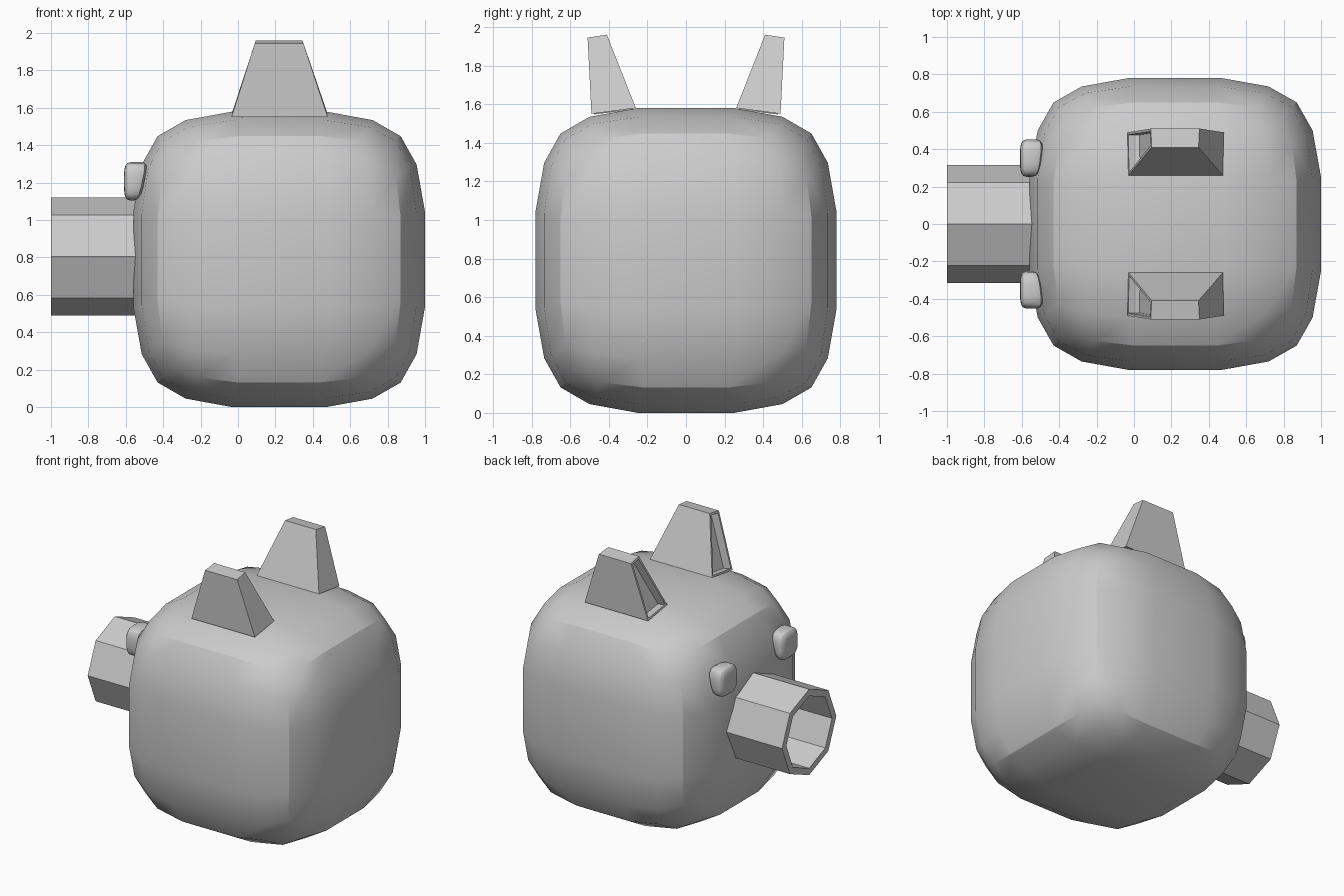
import bpy, bmesh, math
from mathutils import Vector

if "Cube" in bpy.data.objects:
    bpy.data.objects.remove(bpy.data.objects["Cube"])


def make_object(name, bm, smooth=False):
    bmesh.ops.recalc_face_normals(bm, faces=bm.faces)
    mesh = bpy.data.meshes.new(name)
    bm.to_mesh(mesh)
    bm.free()
    obj = bpy.data.objects.new(name, mesh)
    bpy.context.collection.objects.link(obj)
    if smooth:
        bpy.ops.object.select_all(action='DESELECT')
        obj.select_set(True)
        bpy.context.view_layer.objects.active = obj
        bpy.ops.object.shade_smooth_by_angle(angle=math.radians(28))
    return obj


# Soft cube: each side is a 5 x 5 grid that bulges outward, half size 0.78
SIDE = {1: 0.25, 2: 0.50, 3: 0.65}
SHRINK = {1: 1.0, 2: 0.96, 3: 0.877}
BULGE = {(1, 1): 0.78, (1, 2): 0.735, (1, 3): 0.65,
         (2, 2): 0.70, (2, 3): 0.624, (3, 3): 0.57}


def soft_cube(centre, half):
    bm = bmesh.new()
    steps = (-3, -2, -1, 1, 2, 3)
    for axis in range(3):
        for sign in (-1, 1):
            grid = []
            for i in steps:
                row = []
                for j in steps:
                    a, b = abs(i), abs(j)
                    p = Vector((0, 0, 0))
                    p[axis] = sign * BULGE[min(a, b), max(a, b)]
                    p[(axis + 1) % 3] = math.copysign(SIDE[a] * SHRINK[b], i)
                    p[(axis + 2) % 3] = math.copysign(SIDE[b] * SHRINK[a], j)
                    row.append(bm.verts.new(p))
                grid.append(row)
            for i in range(5):
                for j in range(5):
                    bm.faces.new((grid[i][j], grid[i + 1][j],
                                  grid[i + 1][j + 1], grid[i][j + 1]))
    bmesh.ops.remove_doubles(bm, verts=bm.verts, dist=0.001)
    for v in bm.verts:
        v.co = Vector([centre[k] + v.co[k] / 0.78 * half[k] for k in range(3)])
    return bm


# Body
make_object("body", soft_cube((0.22, 0, 0.79), (0.78, 0.78, 0.79)), True)

# Snout: hollow octagonal tube along x
bm = bmesh.new()
rings = []
for x, r in ((-0.54, 0.315), (-1.0, 0.315), (-1.0, 0.265), (-0.54, 0.265)):
    rings.append([bm.verts.new((x, r * math.cos(k * math.pi / 4),
                                0.805 + r * math.sin(k * math.pi / 4)))
                  for k in range(8)])
for n in range(4):
    a, b = rings[n], rings[(n + 1) % 4]
    for k in range(8):
        m = (k + 1) % 8
        bm.faces.new((a[k], a[m], b[m], b[k]))
make_object("snout", bm)

for s, label in ((-1, "right"), (1, "left")):
    # Eye: small soft cube whose back leans along the body
    cx, cy, cz = -0.56, s * 0.352, 1.207
    bm = soft_cube((cx, cy, cz), (0.05, 0.1, 0.103))
    for v in bm.verts:
        if v.co.x > cx:
            lean = 0.22 * (v.co.z - cz) + 0.12 * s * (v.co.y - cy)
            v.co.x += lean + 0.005
    make_object("eye_" + label, bm, True)

    # Ear: tapered block with a recess in the snout-facing side
    bm = bmesh.new()
    profile = ((0.26, 1.58, -0.03, 0.475), (0.49, 1.55, -0.035, 0.48),
               (0.51, 1.945, 0.09, 0.35), (0.41, 1.96, 0.095, 0.345))
    near = [bm.verts.new((p[2], s * p[0], p[1])) for p in profile]
    far = [bm.verts.new((p[3], s * p[0], p[1])) for p in profile]
    inner = bm.faces.new(near)
    bm.faces.new(far[::-1])
    for k in range(4):
        m = (k + 1) % 4
        bm.faces.new((near[m], near[k], far[k], far[m]))
    bmesh.ops.recalc_face_normals(bm, faces=bm.faces)
    bm.normal_update()
    bmesh.ops.inset_individual(bm, faces=[inner], thickness=0.02)
    bm.normal_update()
    push = -0.06 * inner.normal
    for v in bmesh.ops.inset_individual(bm, faces=[inner], thickness=0.001)["faces"]:
        pass
    for v in inner.verts:
        v.co += push
    make_object("ear_" + label, bm)
